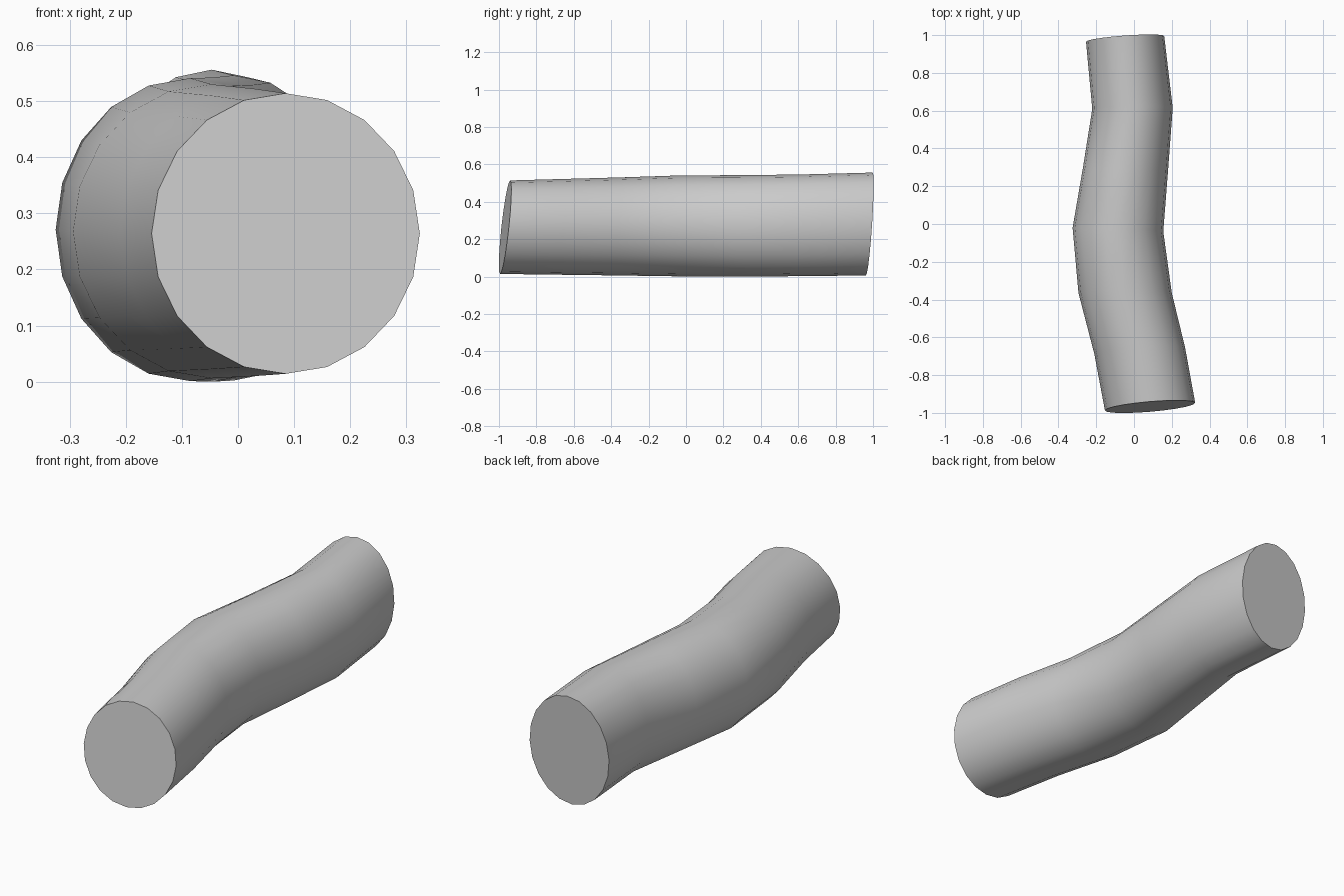
import bpy, bmesh, math

if "Cube" in bpy.data.objects:
    bpy.data.objects.remove(bpy.data.objects["Cube"])

SIDES = 20
# Ring sections: centre x, y, z, half width, half height, y-tilt across x, y-tilt across z
RINGS = [
    (0.085, -0.967, 0.270, 0.239, 0.250, 0.020, 0.027),
    (0.030, -0.670, 0.272, 0.240, 0.256, 0.018, 0.020),
    (-0.047, -0.365, 0.274, 0.247, 0.262, 0.000, 0.010),
    (-0.085, -0.030, 0.277, 0.240, 0.270, -0.010, 0.005),
    (-0.045, 0.290, 0.277, 0.225, 0.271, -0.010, 0.005),
    (-0.008, 0.612, 0.280, 0.213, 0.272, 0.003, 0.010),
    (-0.047, 0.980, 0.287, 0.207, 0.275, 0.015, 0.018),
]

# Log: loft the rings and close both ends
bm = bmesh.new()
loops = []
for cx, cy, cz, rx, rz, tx, tz in RINGS:
    loop = []
    for i in range(SIDES):
        a = 2 * math.pi * i / SIDES
        s, c = math.sin(a), math.cos(a)
        loop.append(bm.verts.new((cx + rx * s, cy + tx * s + tz * c, cz + rz * c)))
    loops.append(loop)
for a, b in zip(loops, loops[1:]):
    for i in range(SIDES):
        j = (i + 1) % SIDES
        bm.faces.new((a[i], a[j], b[j], b[i]))
bm.faces.new(loops[0])
bm.faces.new(loops[-1])
bmesh.ops.recalc_face_normals(bm, faces=bm.faces)

# Rest on the ground
low = min(v.co.z for v in bm.verts)
bmesh.ops.translate(bm, verts=bm.verts, vec=(0, 0, -low))

mesh = bpy.data.meshes.new("log")
bm.to_mesh(mesh)
bm.free()
log = bpy.data.objects.new("log", mesh)
bpy.context.collection.objects.link(log)

# Smooth bark, crisp cut ends
bpy.context.view_layer.objects.active = log
log.select_set(True)
bpy.ops.object.shade_smooth_by_angle(angle=math.radians(40))
